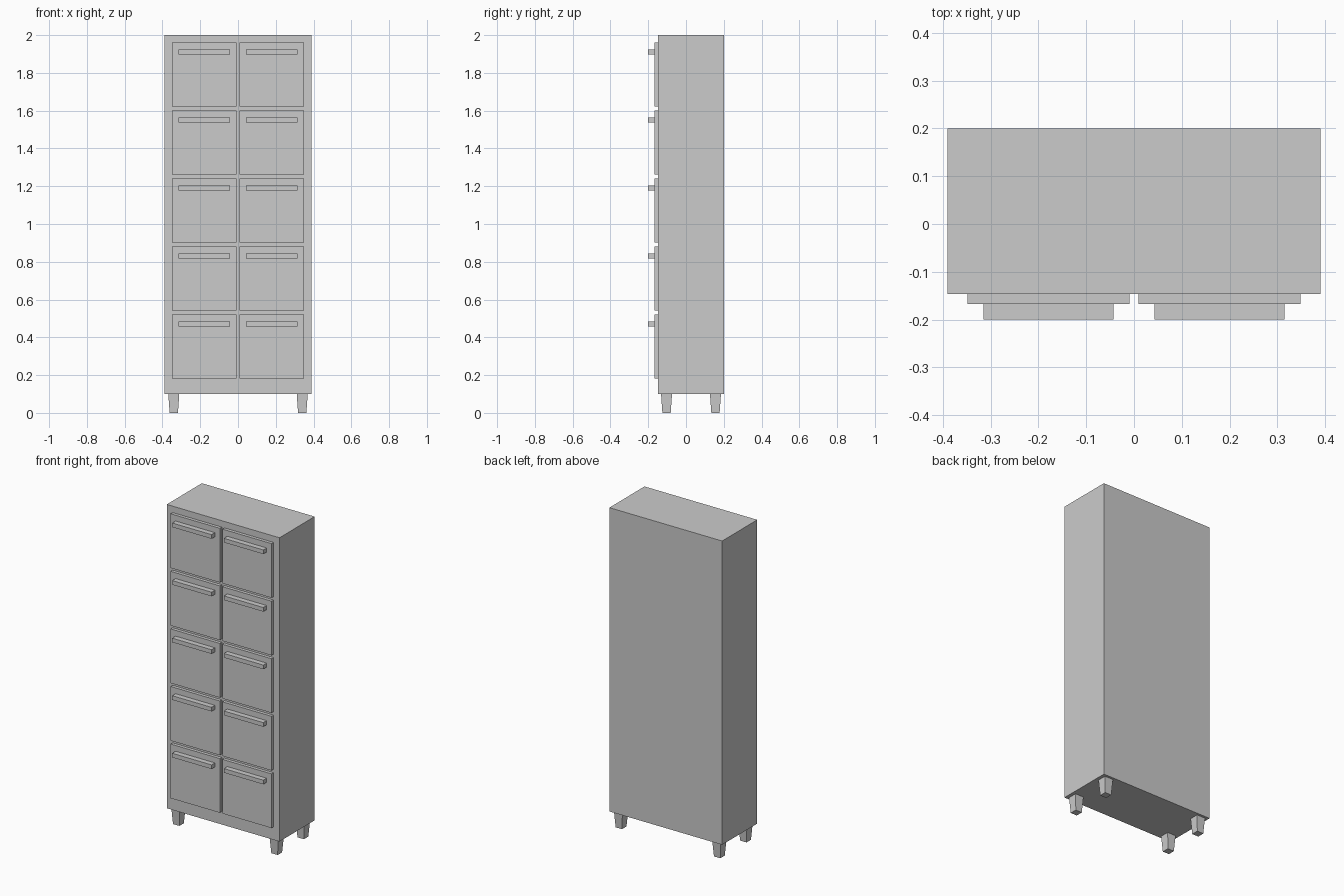
import bpy, bmesh
from mathutils import Vector

if "Cube" in bpy.data.objects:
    bpy.data.objects.remove(bpy.data.objects["Cube"])


def box(name, lo, hi, bottom_scale=1.0):
    """Axis-aligned box between two corners, optionally tapered towards its base."""
    lo, hi = Vector(lo), Vector(hi)
    centre, size = (lo + hi) / 2, hi - lo
    bm = bmesh.new()
    bmesh.ops.create_cube(bm, size=1)
    for v in bm.verts:
        s = bottom_scale if v.co.z < 0 else 1.0
        v.co = Vector((v.co.x * size.x * s, v.co.y * size.y * s, v.co.z * size.z))
    mesh = bpy.data.meshes.new(name)
    bm.to_mesh(mesh)
    bm.free()
    obj = bpy.data.objects.new(name, mesh)
    obj.location = centre
    bpy.context.collection.objects.link(obj)
    return obj


HALF_W, FRONT, BACK = 0.39, -0.147, 0.2
LEG_H, TOP = 0.1, 2.0

# Cabinet carcass
box("cabinet_body", (-HALF_W, FRONT, LEG_H), (HALF_W, BACK, TOP))

# Two columns of five drawer fronts, each with a bar handle
DRAWER_W, DRAWER_H, PITCH = 0.34, 0.339, 0.36
HANDLE_W, HANDLE_H = 0.272, 0.026
for side, sx in (("left", -1), ("right", 1)):
    cx = sx * 0.179
    for row in range(5):
        top = 1.96 - row * PITCH
        box(f"drawer_front_{side}_{row + 1}",
            (cx - DRAWER_W / 2, -0.167, top - DRAWER_H),
            (cx + DRAWER_W / 2, FRONT, top))
        hz = top - 0.049
        box(f"handle_{side}_{row + 1}",
            (cx - HANDLE_W / 2, -0.2, hz - HANDLE_H / 2),
            (cx + HANDLE_W / 2, -0.167, hz + HANDLE_H / 2))

# Tapered square legs
LEG_R = 0.029
for side, x in (("left", -0.34), ("right", 0.34)):
    for end, y in (("front", -0.103), ("back", 0.156)):
        box(f"{end}_{side}_leg", (x - LEG_R, y - LEG_R, 0),
            (x + LEG_R, y + LEG_R, LEG_H), bottom_scale=0.76)
